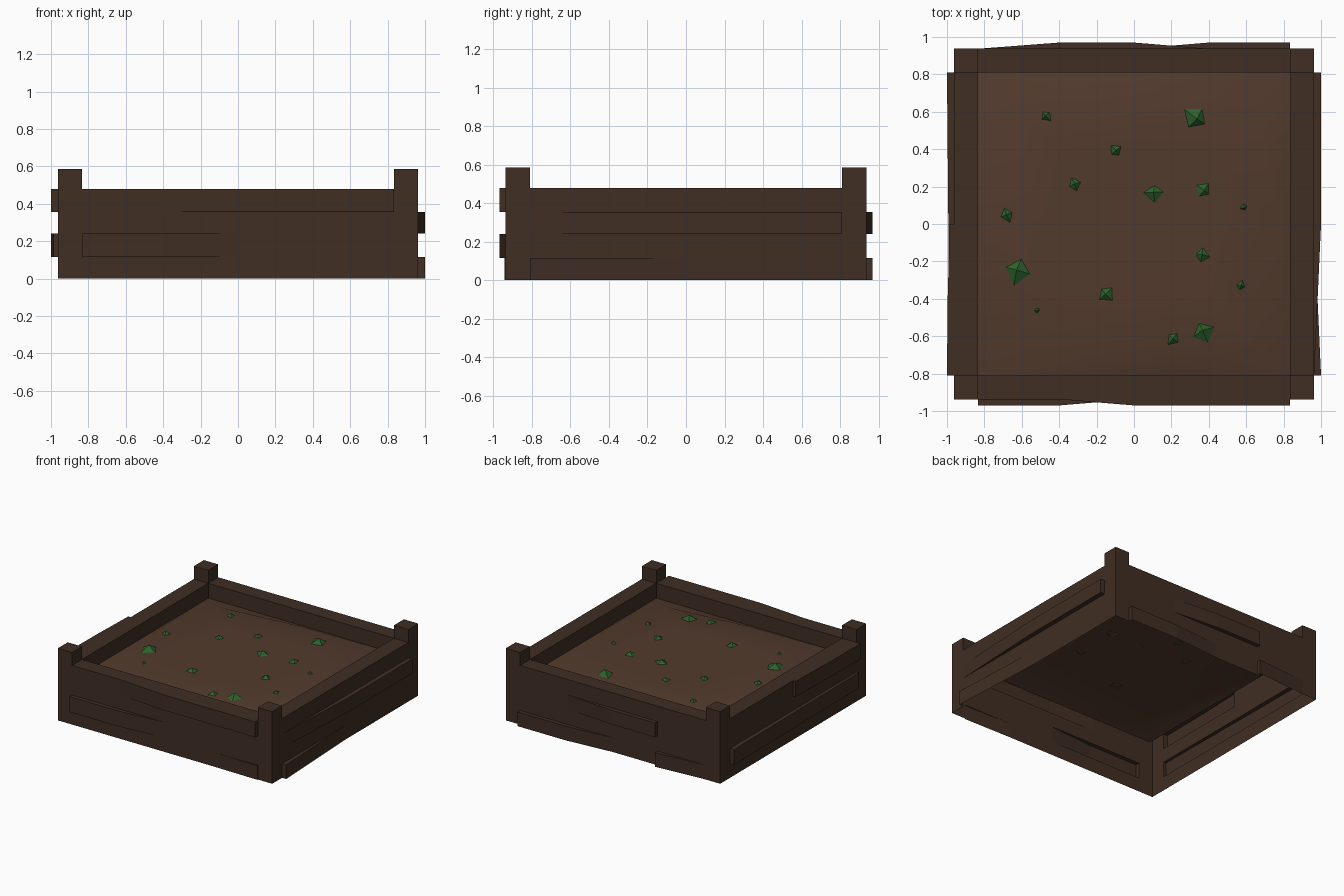
import bpy, bmesh, random
from math import cos, sin, pi

if "Cube" in bpy.data.objects:
    bpy.data.objects.remove(bpy.data.objects["Cube"])

random.seed(4)
OX, OY = 0.963, 0.937      # outer frame
IX, IY = 0.834, 0.81       # inner frame
RIM, SOIL_EDGE = 0.48, 0.36


def material(name, rgb):
    m = bpy.data.materials.new(name)
    m.diffuse_color = (*rgb, 1)
    m.use_nodes = True
    m.node_tree.nodes["Principled BSDF"].inputs["Base Color"].default_value = m.diffuse_color
    return m


WOOD = material("dark_wood", (0.05, 0.027, 0.017))
EARTH = material("earth", (0.085, 0.043, 0.026))
GREEN = material("leaf_green", (0.025, 0.12, 0.025))


def finish(name, bm, mat, merge=True):
    if merge:
        bmesh.ops.remove_doubles(bm, verts=bm.verts, dist=1e-5)
        bmesh.ops.recalc_face_normals(bm, faces=bm.faces)
    me = bpy.data.meshes.new(name)
    bm.to_mesh(me)
    bm.free()
    me.materials.append(mat)
    ob = bpy.data.objects.new(name, me)
    bpy.context.collection.objects.link(ob)
    return ob


def bridge(bm, a, b):
    n = len(a)
    for i in range(n):
        j = (i + 1) % n
        bm.faces.new((a[i], a[j], b[j], b[i]))


# Rim and the short inner wall down to the soil
bm = bmesh.new()
rings = [[bm.verts.new((sx * x, sy * y, z)) for sx, sy in ((-1, -1), (1, -1), (1, 1), (-1, 1))]
         for x, y, z in ((OX, OY, RIM), (IX, IY, RIM), (IX, IY, SOIL_EDGE))]
for a, b in zip(rings, rings[1:]):
    bridge(bm, a, b)
finish("rim", bm, WOOD, False)

# Corner posts: outer skins to the ground, box tops above the rim
for sx in (-1, 1):
    for sy in (-1, 1):
        bm = bmesh.new()
        bmesh.ops.create_cube(bm, size=1)
        bottom = [f for f in bm.faces if f.normal.z < -0.5]
        bmesh.ops.delete(bm, geom=bottom, context='FACES_ONLY')
        for v in bm.verts:
            v.co = (sx * ((OX + IX) / 2 + v.co.x * (OX - IX)),
                    sy * ((OY + IY) / 2 + v.co.y * (OY - IY)),
                    RIM + (v.co.z + 0.5) * 0.105)
        skin = [[bm.verts.new((sx * x, sy * y, z)) for x, y in ((IX, OY), (OX, OY), (OX, IY))]
                for z in (0, RIM)]
        for i in range(2):
            bm.faces.new((skin[0][i], skin[0][i + 1], skin[1][i + 1], skin[1][i]))
        finish("corner_post", bm, WOOD)

# Single-skin plank walls: stations are (position along wall, amount raised)
PLACE = {
    "front": lambda t, d, z: (t, -OY - d * 0.033, z),
    "back": lambda t, d, z: (t, OY + d * 0.033, z),
    "right": lambda t, d, z: (OX + d * 0.037, t, z),
    "left": lambda t, d, z: (-OX - d * 0.037, t, z),
}
FLIP = {"back", "left"}
LEVELS = [0, 0.115, 0.24, 0.355, RIM]


def wall(side, rows):
    p, half = PLACE[side], (IX if side in ("front", "back") else IY)
    for row in range(4):
        z0, z1 = LEVELS[row], LEVELS[row + 1]
        # a repeated position in the stations makes an abrupt step
        st = [(-half, 0)] + rows.get(row, []) + [(half, 0)]
        bm = bmesh.new()

        def face(pts):
            pts = [q for i, q in enumerate(pts) if q not in pts[:i]]
            if len(pts) > 2:
                bm.faces.new([bm.verts.new(q) for q in (pts[::-1] if side in FLIP else pts)])

        for (t, d), (u, e) in zip(st, st[1:]):
            face([p(t, d, z0), p(u, e, z0), p(u, e, z1), p(t, d, z1)])
            if t != u:
                face([p(t, d, z1), p(u, e, z1), p(u, 0, z1), p(t, 0, z1)])
                if row:
                    face([p(t, 0, z0), p(u, 0, z0), p(u, e, z0), p(t, d, z0)])
        bmesh.ops.remove_doubles(bm, verts=bm.verts, dist=1e-5)
        finish(f"{side}_plank", bm, WOOD, False)


wall("front", {0: [(0.4, 0), (IX, 0.2)],
               1: [(-IX, 1), (-0.4, 1), (0, 0)],
               3: [(-0.4, 0), (0, 1), (IX, 1)]})
wall("back", {0: [(-0.4, 1), (-0.4, 0), (0, 0), (0.4, 1), (IX, 1)],
              2: [(-0.4, 0), (-0.4, 1), (0, 1), (0.4, 0)]})
wall("right", {0: [(-IY, 1), (0, 0)],
               2: [(0, 1), (IY, 1)]})
wall("left", {1: [(-IY, 0.6), (0, 0.8), (IY, 1)],
              3: [(-IY, 1), (-0.4, 0.9), (0, 0.6), (0, 0)]})

# Soil mound: rings given as corner x, y, mid-side x, y, height
bm = bmesh.new()
rings = []
for cx, cy, mx, my, z in ((IX, IY, IX, IY, SOIL_EDGE), (0.67, 0.66, 0.77, 0.73, 0.395),
                          (0.4, 0.4, 0.46, 0.45, 0.405)):
    pts = ((-cx, -cy), (0, -my), (cx, -cy), (mx, 0), (cx, cy), (0, my), (-cx, cy), (-mx, 0))
    rings.append([bm.verts.new((x, y, z)) for x, y in pts])
for a, b in zip(rings, rings[1:]):
    bridge(bm, a, b)
mid = bm.verts.new((0, 0, 0.40))
for i in range(8):
    bm.faces.new((rings[-1][i], rings[-1][(i + 1) % 8], mid))
soil = finish("soil", bm, EARTH, False)
for f in soil.data.polygons:
    f.use_smooth = True

# Sprouts: low faceted pyramids, x, y, width
SPROUTS = [(-.47, .58, .06), (.33, .57, .14), (-.1, .39, .07), (-.32, .21, .07), (.11, .17, .09),
           (.37, .18, .08), (.59, .09, .04), (-.68, .05, .07), (-.62, -.25, .14), (-.52, -.46, .03),
           (-.15, -.37, .09), (.36, -.17, .08), (.57, -.33, .05), (.37, -.58, .14), (.21, -.61, .07)]
for x, y, w in SPROUTS:
    bm = bmesh.new()
    turn = random.uniform(0, pi)
    base = 0.402
    tip = bm.verts.new((x + random.uniform(-.1, .1) * w, y + random.uniform(-.1, .1) * w, base + 0.01 + 0.2 * w))
    rim = []
    for k in range(4):
        r = w * random.uniform(0.38, 0.66)
        a = turn + k * pi / 2
        rim.append(bm.verts.new((x + r * cos(a), y + r * sin(a), base)))
    for k in range(4):
        bm.faces.new((rim[k], rim[(k + 1) % 4], tip))
    finish("sprout", bm, GREEN, False)
